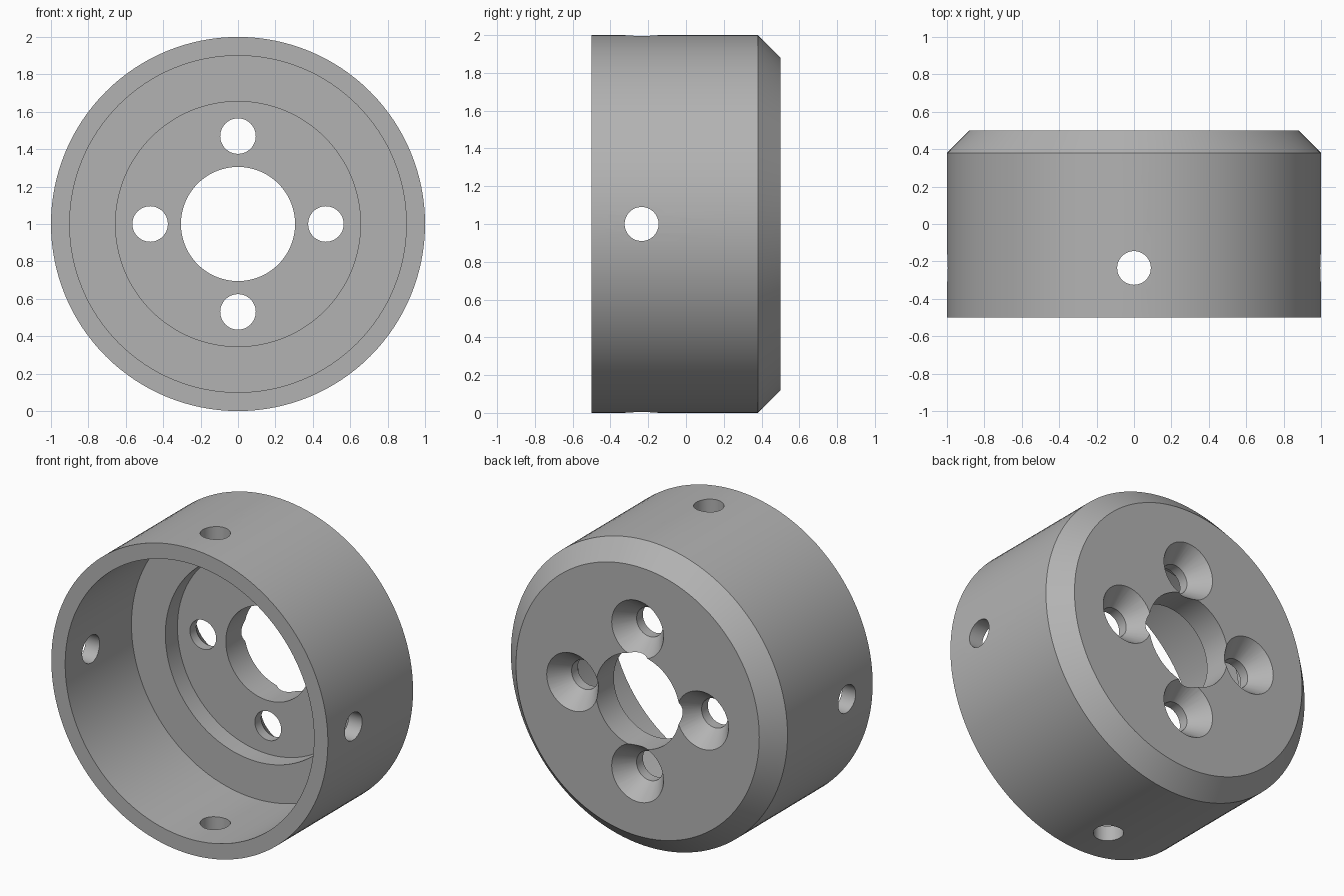
import bpy
import bmesh
from math import cos, sin, tau, radians
from mathutils import Matrix, Vector

if "Cube" in bpy.data.objects:
    bpy.data.objects.remove(bpy.data.objects["Cube"])

CENTRE = Vector((0, 0, 1))

steel = bpy.data.materials.new("grey_metal")
GREY = (0.45, 0.45, 0.45, 1)
steel.diffuse_color = GREY
steel.use_nodes = True
steel.node_tree.nodes["Principled BSDF"].inputs["Base Color"].default_value = GREY


def lathe(name, profile, segments, matrix, closed_ring):
    """Turn (radius, y) points about the y axis; cap the ends unless the profile is a ring."""
    bm = bmesh.new()
    rings = []
    for r, y in profile:
        angles = [tau * i / segments for i in range(segments)]
        rings.append([bm.verts.new((r * cos(a), y, r * sin(a))) for a in angles])
    pairs = list(zip(rings, rings[1:]))
    if closed_ring:
        pairs.append((rings[-1], rings[0]))
    else:
        bm.faces.new(rings[0])
        bm.faces.new(rings[-1])
    for a, b in pairs:
        for i in range(segments):
            j = (i + 1) % segments
            bm.faces.new((a[i], a[j], b[j], b[i]))
    bmesh.ops.recalc_face_normals(bm, faces=bm.faces)
    bm.transform(matrix)
    mesh = bpy.data.meshes.new(name)
    bm.to_mesh(mesh)
    bm.free()
    mesh.materials.append(steel)
    obj = bpy.data.objects.new(name, mesh)
    bpy.context.collection.objects.link(obj)
    return obj


# Turned body: chamfered back, stepped recess in the front, central bore
body = lathe("flanged_cup", [
    (1.0, -0.5), (1.0, 0.38), (0.88, 0.5), (0.305, 0.5), (0.305, 0.31),
    (0.655, 0.31), (0.655, 0.185), (0.9, 0.185), (0.9, -0.5),
], 128, Matrix.Translation(CENTRE), True)

cutters = []

# Four countersunk screw holes through the floor
for k in range(4):
    a = tau * k / 4
    place = Matrix.Translation(CENTRE + 0.47 * Vector((cos(a), 0, sin(a))))
    cutters.append(lathe("screw_hole_cutter", [
        (0.095, 0.22), (0.095, 0.375), (0.217, 0.54)], 48, place, False))

# Two cross drillings, making four radial holes in the wall
for axis in ("X", "Z"):
    turn = Matrix.Rotation(radians(90), 4, "Z" if axis == "X" else "X")
    place = Matrix.Translation(CENTRE + Vector((0, -0.235, 0))) @ turn
    cutters.append(lathe("wall_hole_cutter", [
        (0.09, -1.2), (0.09, 1.2)], 48, place, False))

# Cut the holes, then discard the cutters
bpy.context.view_layer.objects.active = body
body.select_set(True)
for cutter in cutters:
    mod = body.modifiers.new("hole", "BOOLEAN")
    mod.operation = "DIFFERENCE"
    mod.solver = "EXACT"
    mod.object = cutter
    bpy.ops.object.modifier_apply(modifier=mod.name)
    bpy.data.objects.remove(cutter)

bpy.ops.object.shade_smooth_by_angle(angle=radians(30))
